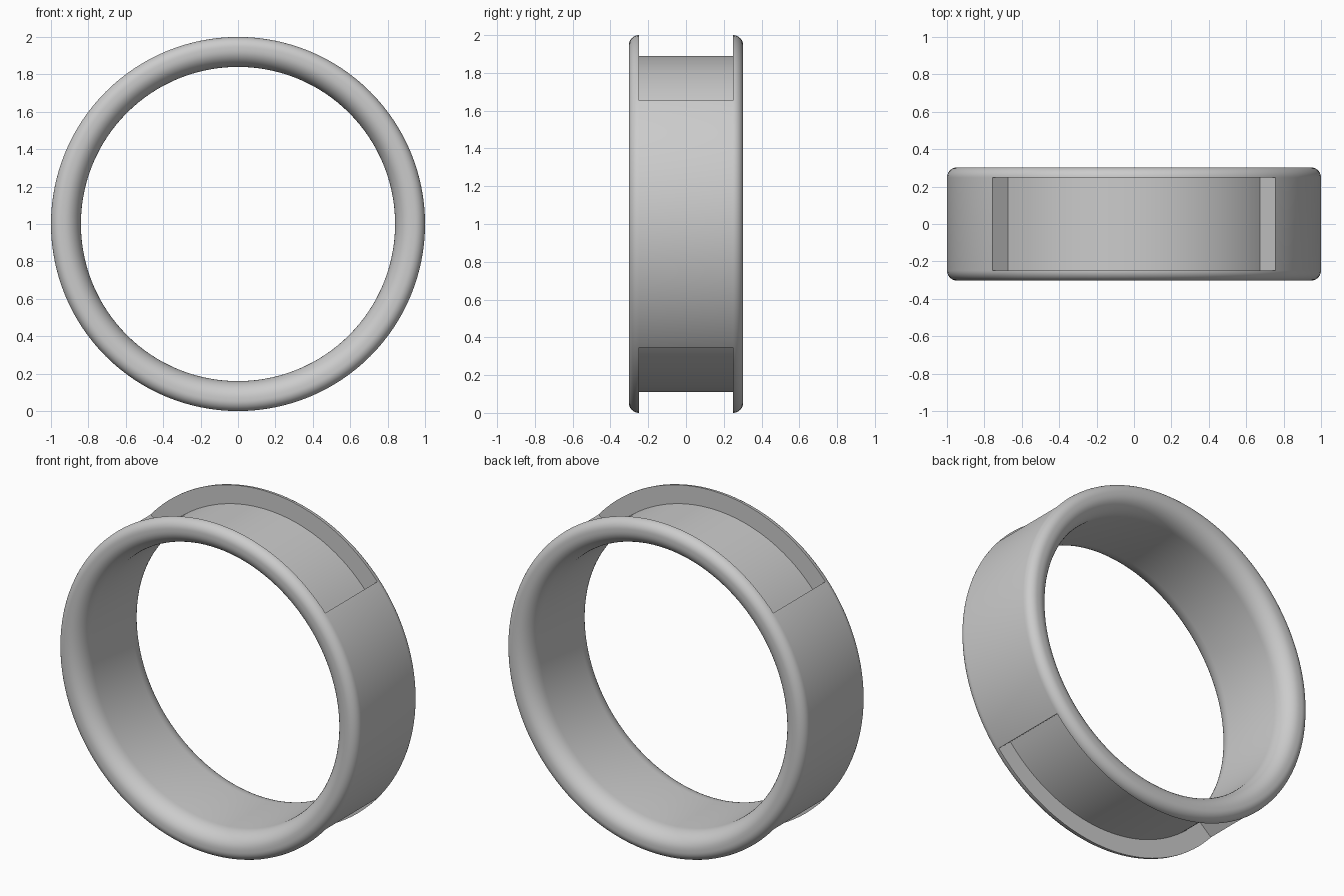
import bpy, bmesh, math
from mathutils import Matrix, Vector

cube = bpy.data.objects.get("Cube")
if cube:
    bpy.data.objects.remove(cube)

OUTER, INNER, HALF = 1.0, 0.84, 0.303
FLOOR, RECESS_HALF = 0.89, 0.248
STEPS = 128

metal = bpy.data.materials.new("grey_metal")
metal.use_nodes = True
grey = (0.6, 0.6, 0.6, 1)
metal.diffuse_color = grey
metal.node_tree.nodes["Principled BSDF"].inputs["Base Color"].default_value = grey


def sweep(name, profile, start, angle, steps):
    """Sweep a closed (radius, y) profile about the y axis, from +x towards +z."""
    full = angle >= 2 * math.pi
    bm = bmesh.new()
    rings = []
    for i in range(steps if full else steps + 1):
        a = start + angle * i / steps
        rings.append([bm.verts.new((r * math.cos(a), y, r * math.sin(a) + OUTER))
                      for r, y in profile])
    n = len(profile)
    pairs = list(zip(rings, rings[1:] + rings[:1])) if full else list(zip(rings, rings[1:]))
    for a, b in pairs:
        for j in range(n):
            k = (j + 1) % n
            bm.faces.new((a[j], a[k], b[k], b[j]))
    if not full:
        bm.faces.new(rings[0])
        bm.faces.new(rings[-1])
    bmesh.ops.recalc_face_normals(bm, faces=bm.faces)
    mesh = bpy.data.meshes.new(name)
    bm.to_mesh(mesh)
    bm.free()
    mesh.materials.append(metal)
    obj = bpy.data.objects.new(name, mesh)
    bpy.context.collection.objects.link(obj)
    return obj


def corner(r, y, dr, dy, start, steps=10):
    """Quarter ellipse of profile points around a centre."""
    return [(r + dr * math.cos(start + math.pi / 2 * i / steps),
             y + dy * math.sin(start + math.pi / 2 * i / steps)) for i in range(steps + 1)]


# Ring section: tight outer rounding, softer inner rounding, mirrored in y
R, IR, IY = 0.055, 0.09, 0.11
back = corner(OUTER - R, HALF - R, R, R, 0) + corner(INNER + IR, HALF - IY, IR, IY, math.pi / 2)
ring = sweep("ring_band", back + [(r, -y) for r, y in reversed(back)], 0, 2 * math.pi, STEPS)

# Curved recesses with radial ends, at the top and the bottom
edge = math.radians(40.8)
section = [(FLOOR, -RECESS_HALF), (1.1, -RECESS_HALF), (1.1, RECESS_HALF), (FLOOR, RECESS_HALF)]
cutters = []
for name, start in (("top_recess_cutter", edge), ("bottom_recess_cutter", math.pi + edge)):
    cutter = sweep(name, section, start, math.pi - 2 * edge, 48)
    cutter.hide_render = True
    mod = ring.modifiers.new(name, "BOOLEAN")
    mod.operation = "DIFFERENCE"
    mod.solver = "EXACT"
    mod.object = cutter
    cutters.append(cutter)

# Apply the cuts, drop the helpers and smooth the rounded faces
bpy.ops.object.select_all(action="DESELECT")
ring.select_set(True)
bpy.context.view_layer.objects.active = ring
for mod in list(ring.modifiers):
    bpy.ops.object.modifier_apply(modifier=mod.name)
for cutter in cutters:
    bpy.data.objects.remove(cutter)
bpy.ops.object.shade_smooth_by_angle(angle=math.radians(30))
